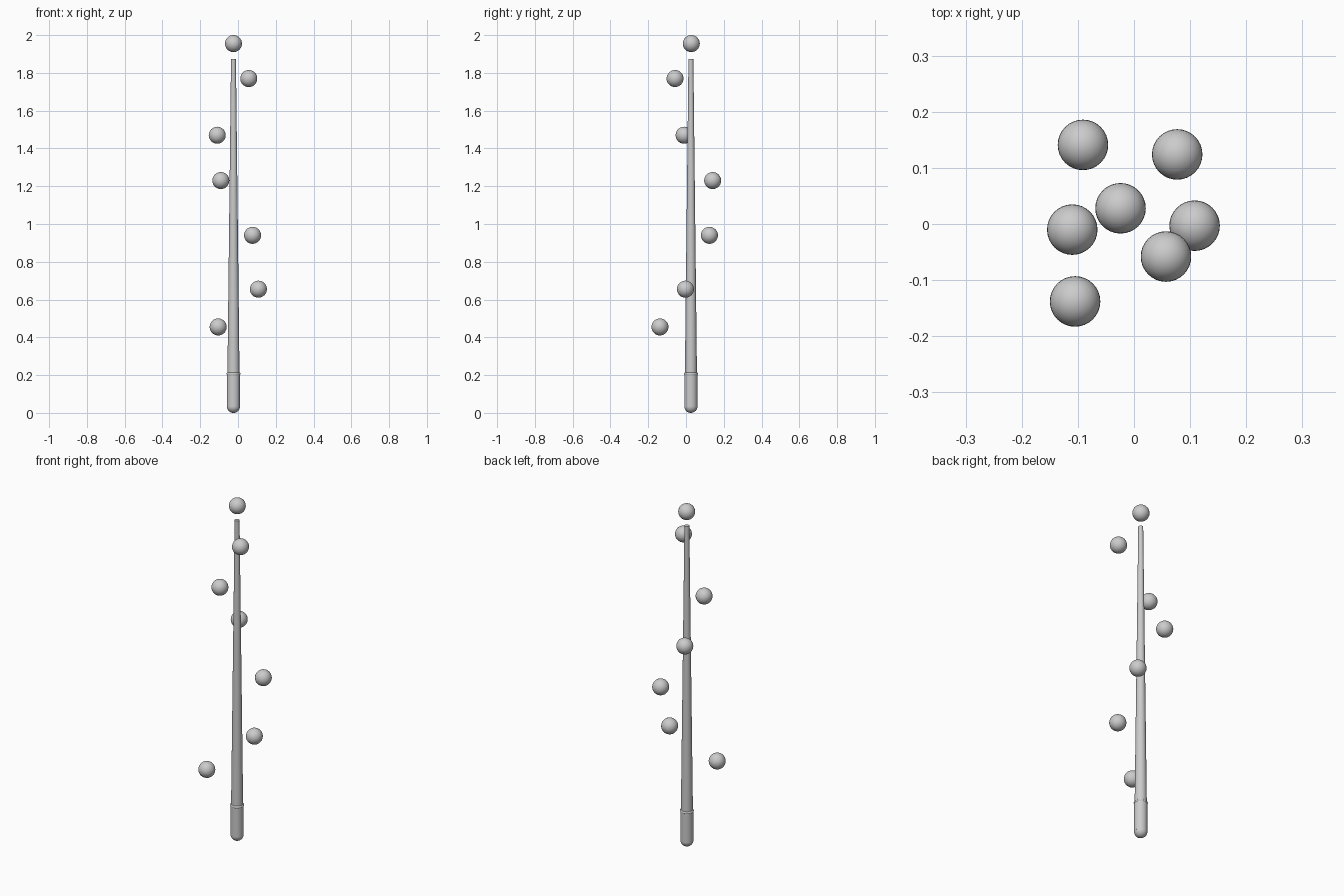
import bpy, math

if "Cube" in bpy.data.objects:
    bpy.data.objects.remove(bpy.data.objects["Cube"])

AXIS = (-0.024, 0.026)


def shade(obj, name):
    obj.name = name
    bpy.ops.object.shade_smooth_by_angle(angle=math.radians(40))
    return obj


def rod(name, r1, r2, z1, z2):
    bpy.ops.mesh.primitive_cone_add(vertices=32, radius1=r1, radius2=r2, depth=z2 - z1,
                                    location=(*AXIS, (z1 + z2) / 2))
    return shade(bpy.context.object, name)


def ball(name, r, loc):
    bpy.ops.mesh.primitive_uv_sphere_add(segments=32, ring_count=16, radius=r, location=loc)
    return shade(bpy.context.object, name)


# Tapered shaft, grip, collar and rounded pommel
rod("shaft", 0.034, 0.013, 0.03, 1.873)
rod("grip", 0.035, 0.035, 0.034, 0.205)
bpy.ops.mesh.primitive_torus_add(major_radius=0.030, minor_radius=0.007, major_segments=32,
                                 minor_segments=12, location=(*AXIS, 0.207))
shade(bpy.context.object, "collar")
ball("pommel", 0.035, (*AXIS, 0.035))

# Floating orbs around the staff, one above the tip
orbs = [(-0.105, -0.138, 0.455), (0.108, -0.003, 0.655), (0.077, 0.124, 0.94),
        (-0.091, 0.141, 1.23), (-0.11, -0.01, 1.47), (0.057, -0.058, 1.77),
        (-0.024, 0.028, 1.955)]
for i, loc in enumerate(orbs, 1):
    ball(f"orb_{i}", 0.045, loc)
